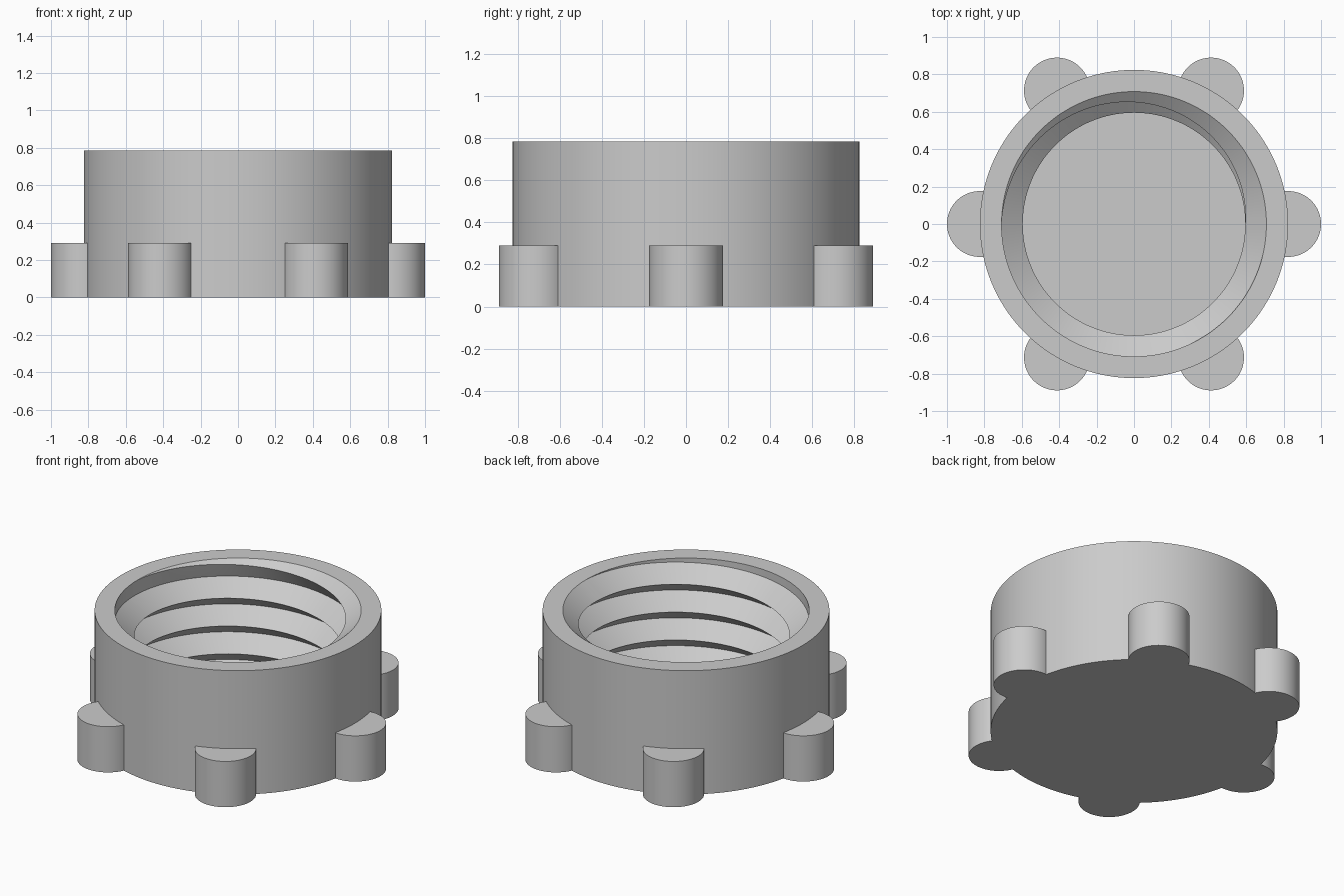
import bpy
import bmesh
from math import cos, sin, pi, radians

cube = bpy.data.objects.get("Cube")
if cube:
    bpy.data.objects.remove(cube, do_unlink=True)

HEIGHT, FLOOR = 0.785, 0.118
OUTER, ROOT, CREST = 0.824, 0.708, 0.595
PITCH, STEPS, SEGMENTS = 0.1765, 16, 144
DEPTH, HALF = ROOT - CREST, PITCH / 2
LUG_RADIUS, LUG_HEIGHT = 0.176, 0.29

grey = bpy.data.materials.new("plain grey")
grey.use_nodes = True
grey.diffuse_color = (0.6, 0.6, 0.6, 1)
grey.node_tree.nodes["Principled BSDF"].inputs["Base Color"].default_value = grey.diffuse_color


def finish(bm, name):
    bmesh.ops.remove_doubles(bm, verts=bm.verts, dist=1e-5)
    bmesh.ops.recalc_face_normals(bm, faces=bm.faces)
    mesh = bpy.data.meshes.new(name)
    bm.to_mesh(mesh)
    bm.free()
    mesh.materials.append(grey)
    ob = bpy.data.objects.new(name, mesh)
    bpy.context.collection.objects.link(ob)
    bpy.ops.object.select_all(action='DESELECT')
    ob.select_set(True)
    bpy.context.view_layer.objects.active = ob
    bpy.ops.object.shade_smooth_by_angle(angle=radians(25))


def helix_z(angle):
    return HEIGHT + PITCH * angle / (2 * pi)


def bore_radius(angle, z):
    # V thread that fades in below a conical mouth
    turn = ((z - helix_z(angle)) / PITCH) % 1
    crest_depth = HEIGHT - (z - turn * PITCH + HALF)
    fade = min(1, max(0, crest_depth / HALF))
    thread = ROOT - DEPTH * fade * 2 * min(turn, 1 - turn)
    mouth = ROOT - DEPTH * (HEIGHT - z) / HALF
    return max(thread, mouth)


# Threaded cap: one closed profile per angle, rows following the helix
bm = bmesh.new()
columns = []
for i in range(SEGMENTS + 1):
    angle = 2 * pi * i / SEGMENTS
    profile = [(0, FLOOR)]
    for k in range(-5 * STEPS, 1):
        z = min(HEIGHT, max(FLOOR, helix_z(angle) + k * PITCH / STEPS))
        profile.append((bore_radius(angle, z), z))
    profile += [(OUTER, HEIGHT), (OUTER, 0), (0, 0)]
    columns.append([bm.verts.new((r * cos(angle), r * sin(angle), z)) for r, z in profile])
for a, b in zip(columns, columns[1:]):
    for j in range(len(a) - 1):
        bm.faces.new((a[j], b[j], b[j + 1], a[j + 1]))
finish(bm, "threaded_cap")

# Six rounded grip lugs, flat where they sink into the wall
for n in range(6):
    turn = n * pi / 3
    bm = bmesh.new()
    ring = []
    for i in range(41):
        a = turn + radians(-110 + 220 * i / 40)
        ring.append(bm.verts.new((OUTER * cos(turn) + LUG_RADIUS * cos(a),
                                  OUTER * sin(turn) + LUG_RADIUS * sin(a), 0)))
    base = bm.faces.new(ring)
    top = bmesh.ops.extrude_face_region(bm, geom=[base], use_keep_orig=True)["geom"]
    bmesh.ops.translate(bm, vec=(0, 0, LUG_HEIGHT),
                        verts=[v for v in top if isinstance(v, bmesh.types.BMVert)])
    finish(bm, "grip_lug_%d" % (n + 1))
